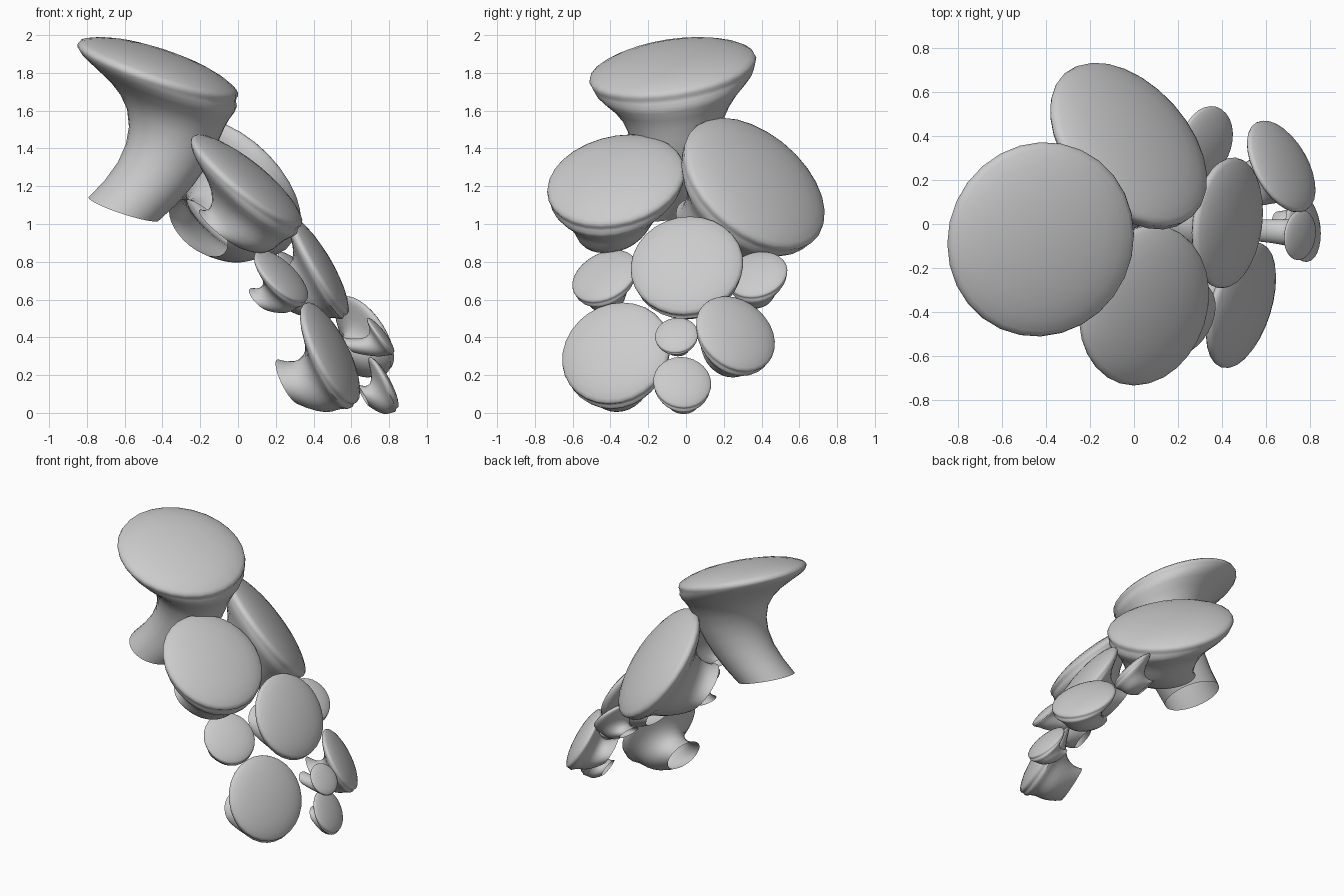
import bpy, bmesh
from math import cos, sin, pi
from mathutils import Vector

if "Cube" in bpy.data.objects:
    bpy.data.objects.remove(bpy.data.objects["Cube"])

SEG = 28
# stem-to-cap profile: (position along stem, radius relative to cap)
STEM = [(0, .44), (.12, .45), (.25, .465), (.38, .49), (.5, .525), (.62, .575),
        (.72, .65), (.8, .74), (.88, .86), (.94, .94), (.98, .97)]
# rim and shallow dome: (height, radius), both relative to cap radius
DOME = [(-.03, .99), (0, 1), (.04, .985), (.07, .94), (.12, .82), (.165, .65), (.2, .42), (.218, .2), (.222, .06)]


def mushroom(name, center, normal, r, base, ctrl, fat=.08):
    """Bracket mushroom: rings parallel to the cap, swept along a bent stem."""
    c, b, p = Vector(center), Vector(base), Vector(ctrl)
    n = Vector(normal).normalized()
    u = n.cross(Vector((0, 0, 1))).normalized()
    v = n.cross(u)
    end = c - n * r * .05
    rings = [(b * (1 - t) ** 2 + p * 2 * t * (1 - t) + end * t * t,
              k * r * (1 + fat * sin(pi * t))) for t, k in STEM]
    rings += [(c + n * h * r, k * r) for h, k in DOME]
    bm = bmesh.new()
    loops = []
    for o, rad in rings:
        loops.append([bm.verts.new(o + (u * cos(2 * pi * i / SEG) + v * sin(2 * pi * i / SEG)) * rad)
                      for i in range(SEG)])
    for a, d in zip(loops, loops[1:]):
        for i in range(SEG):
            j = (i + 1) % SEG
            bm.faces.new((a[i], a[j], d[j], d[i]))
    bm.faces.new(loops[-1])  # the stem stays open at its base
    bmesh.ops.recalc_face_normals(bm, faces=bm.faces)
    me = bpy.data.meshes.new(name)
    bm.to_mesh(me)
    bm.free()
    ob = bpy.data.objects.new(name, me)
    bpy.context.collection.objects.link(ob)
    bpy.ops.object.select_all(action='DESELECT')
    ob.select_set(True)
    bpy.context.view_layer.objects.active = ob
    bpy.ops.object.shade_smooth_by_angle(angle=.9)


# large mushrooms at the top
mushroom("top_mushroom", (-.425, -.07, 1.815), (.31, -.14, .94), .447, (-.605, -.1, 1.08), (-.19, -.03, 1.45), 0)
mushroom("upper_front_mushroom", (.045, -.37, 1.225), (.62, -.19, .76), .372, (-.08, -.39, .97), (.08, -.39, .915))
mushroom("upper_back_mushroom", (-.025, .36, 1.21), (.59, .53, .61), .437, (-.21, .11, .98), (-.02, .18, .91))
# middle group
mushroom("middle_mushroom", (.425, .005, .778), (.86, -.11, .5), .3, (.19, .03, .66), (.42, .02, .57))
mushroom("middle_front_mushroom", (.228, -.43, .722), (.64, -.37, .66), .185, (.12, -.4, .6), (.25, -.41, .57))
mushroom("middle_back_mushroom", (.33, .375, .73), (.7, -.2, .68), .165, (.21, .38, .63), (.35, .38, .57))
# lower group
mushroom("lower_front_mushroom", (.487, -.37, .315), (.86, -.27, .43), .297, (.265, -.35, .165), (.48, -.34, .08))
mushroom("lower_back_mushroom", (.67, .262, .417), (.75, .43, .5), .23, (.51, .17, .33), (.68, .22, .23))
mushroom("small_mushroom", (.755, -.05, .41), (.79, -.1, .6), .115, (.58, -.03, .36), (.77, -.04, .32))
mushroom("bottom_mushroom", (.77, -.02, .16), (.87, .1, .48), .154, (.66, -.01, .095), (.775, -.02, .025), .15)
